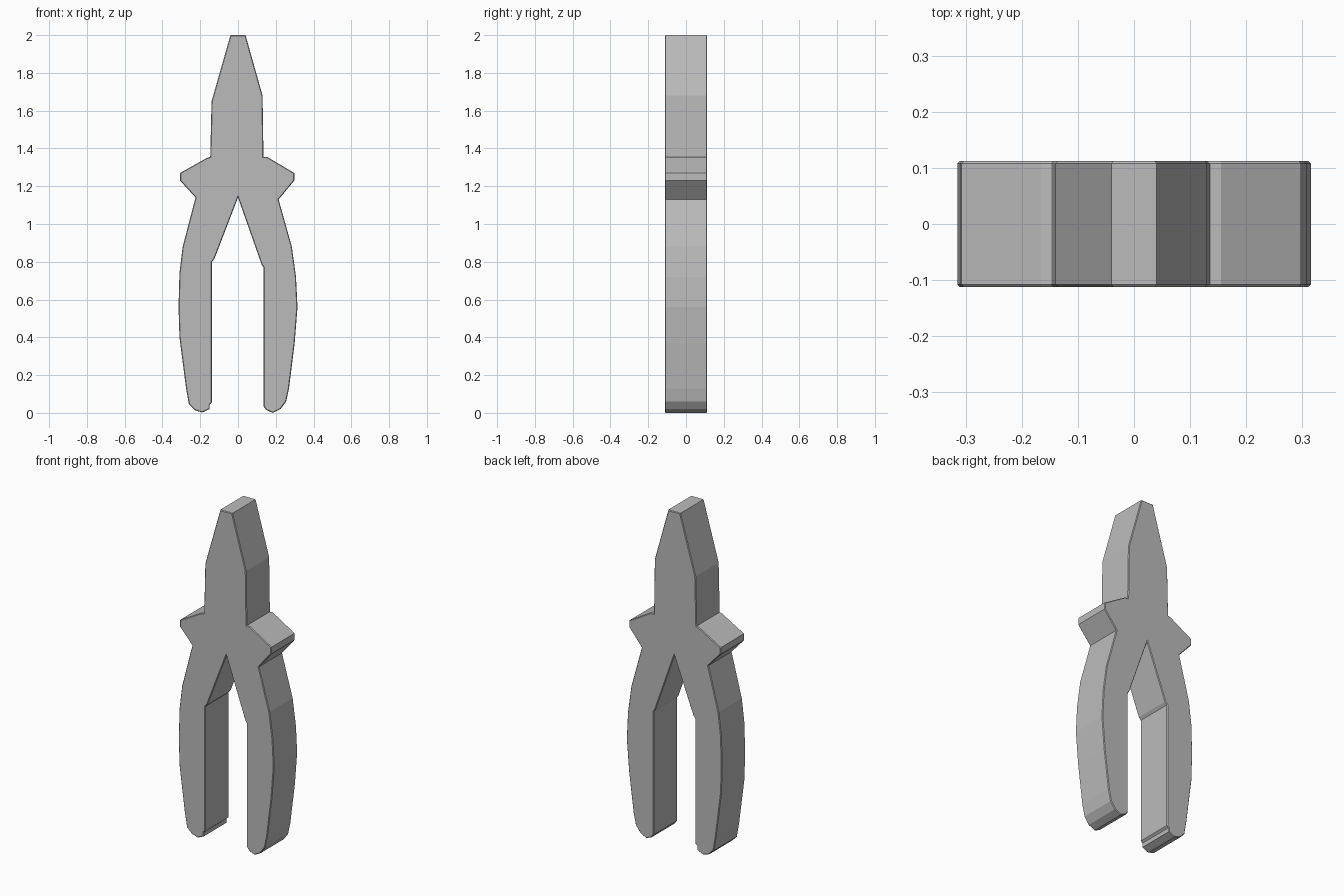
import bpy
import bmesh

default_cube = bpy.data.objects.get("Cube")
if default_cube:
    bpy.data.objects.remove(default_cube, do_unlink=True)


def make_material(name, color):
    material = bpy.data.materials.new(name)
    material.use_nodes = True
    material.diffuse_color = color
    for node in material.node_tree.nodes:
        if node.type == "BSDF_PRINCIPLED":
            node.inputs["Base Color"].default_value = color
    return material


def extrude_outline(name, outline, front, back, material):
    """Extrude a closed (x, z) outline along y, with finely broken edges."""
    bm = bmesh.new()
    face = bm.faces.new([bm.verts.new((x, front, z)) for x, z in outline])
    extruded = bmesh.ops.extrude_face_region(bm, geom=[face])
    moved = [g for g in extruded["geom"] if isinstance(g, bmesh.types.BMVert)]
    bmesh.ops.translate(bm, verts=moved, vec=(0, back - front, 0))
    bmesh.ops.recalc_face_normals(bm, faces=bm.faces)

    # Narrow chamfer around the two flat sides only
    rims = [e for e in bm.edges
            if abs(e.verts[0].co.y - e.verts[1].co.y) < 1e-5]
    bmesh.ops.bevel(bm, geom=rims, offset=0.004, segments=1,
                    affect="EDGES", clamp_overlap=True)

    mesh = bpy.data.meshes.new(name)
    bm.to_mesh(mesh)
    bm.free()
    mesh.materials.append(material)
    obj = bpy.data.objects.new(name, mesh)
    bpy.context.collection.objects.link(obj)
    return obj


grey = make_material("plain grey", (0.5, 0.5, 0.5, 1))

# Left half, from the tip down the outside and back up the inside
left_jaw = [(0.04, 2), (0.13, 1.68), (0.135, 1.355)]
left_guard = [(0.155, 1.355), (0.298, 1.27), (0.298, 1.23), (0.215, 1.13)]
left_handle_outside = [(0.285, 0.88), (0.307, 0.72), (0.315, 0.56),
                       (0.3, 0.37), (0.27, 0.13), (0.255, 0.06)]
left_handle_end = [(0.225, 0.02), (0.185, 0), (0.15, 0.015), (0.135, 0.035)]
left_handle_inside = [(0.135, 0.77), (0.125, 0.785)]

# Fork where the handles meet
fork = [(0, 1.14)]

# Right half, from the fork down the inside and up the outside to the tip
right_handle_inside = [(-0.125, 0.815), (-0.138, 0.8), (-0.138, 0.055)]
right_handle_end = [(-0.15, 0.045), (-0.15, 0.02), (-0.19, 0.002),
                    (-0.23, 0.015), (-0.26, 0.045)]
right_handle_outside = [(-0.275, 0.13), (-0.31, 0.4), (-0.315, 0.56),
                        (-0.31, 0.74), (-0.293, 0.88)]
right_guard = [(-0.225, 1.14), (-0.307, 1.23), (-0.307, 1.27), (-0.165, 1.35)]
right_jaw = [(-0.147, 1.355), (-0.14, 1.65), (-0.04, 2)]

outline = (left_jaw + left_guard + left_handle_outside + left_handle_end
           + left_handle_inside + fork + right_handle_inside
           + right_handle_end + right_handle_outside + right_guard + right_jaw)

extrude_outline("pliers_body", outline, -0.112, 0.112, grey)
